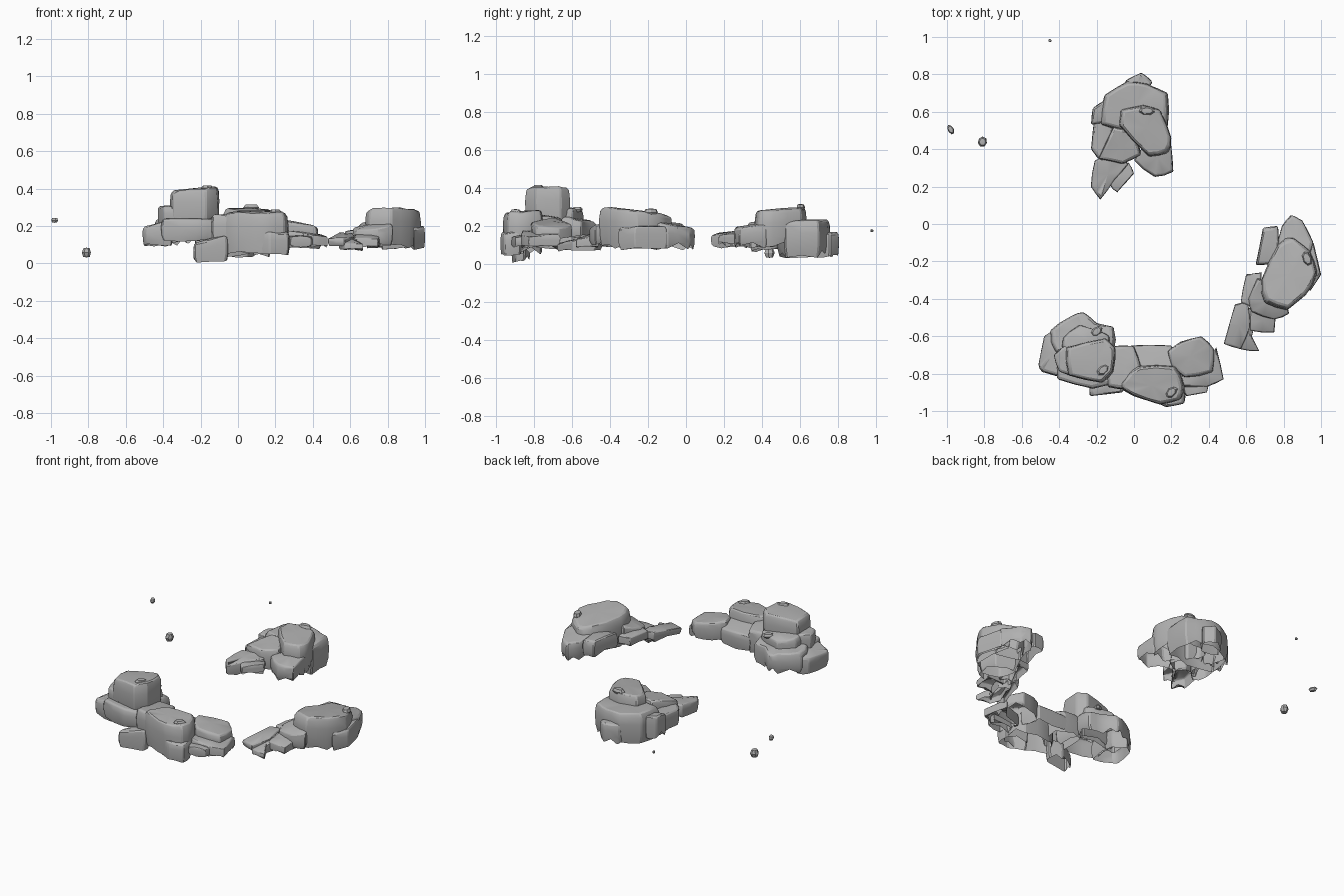
import bpy, bmesh, math, random
from mathutils import Vector

if "Cube" in bpy.data.objects:
    bpy.data.objects.remove(bpy.data.objects["Cube"])
random.seed(7)

stone = bpy.data.materials.new("grey_stone")
stone.diffuse_color = (0.44, 0.44, 0.44, 1)
stone.use_nodes = True
stone.node_tree.nodes["Principled BSDF"].inputs["Base Color"].default_value = stone.diffuse_color


def rock(name, z0, z1, pts, slope=(0, 0), jag=0.045, bevel=0.007):
    """Chipped boulder over a footprint, with a ragged open underside."""
    cx = sum(p[0] for p in pts) / len(pts)
    cy = sum(p[1] for p in pts) / len(pts)
    outline = []
    for i, p in enumerate(pts):
        q = pts[(i + 1) % len(pts)]
        outline.append(Vector(p))
        mid = (Vector(p) + Vector(q)) / 2
        outline.append(mid + (mid - Vector((cx, cy))) * random.uniform(0.0, 0.07))
    bm = bmesh.new()
    c = Vector((cx, cy))
    rings = []
    h = z1 - z0
    for scale, t in ((0.92, 0), (0.99, 0.3), (1.0, 0.65), (0.97, 0.87), (0.89, 1)):
        ring = []
        for i, p in enumerate(outline):
            q = c + (p - c) * (scale + random.uniform(-0.015, 0.015))
            z = z0 + h * t
            if t == 0:
                z += random.uniform(0, jag) if i % 2 else random.uniform(0, jag * 0.4)
            else:
                z += t * ((q.x - cx) * slope[0] + (q.y - cy) * slope[1])
            if t == 1:
                z -= random.uniform(0, 0.012)
            ring.append(bm.verts.new((q.x, q.y, z)))
        rings.append(ring)
    n = len(outline)
    for a, b in zip(rings, rings[1:]):
        for i in range(n):
            j = (i + 1) % n
            bm.faces.new((a[i], a[j], b[j], b[i]))
    tip = bm.verts.new((cx, cy, z1))
    for i in range(n):
        bm.faces.new((rings[-1][i], rings[-1][(i + 1) % n], tip))
    bmesh.ops.recalc_face_normals(bm, faces=bm.faces)
    if sum(f.normal.z for f in bm.faces if tip in f.verts) < 0:
        bmesh.ops.reverse_faces(bm, faces=bm.faces)
    finish(name, bm, bevel)


def pebble(name, loc, size, turn=0):
    """Small closed stone."""
    bm = bmesh.new()
    bmesh.ops.create_uvsphere(bm, u_segments=7, v_segments=4, radius=1)
    ca, sa = math.cos(turn), math.sin(turn)
    for v in bm.verts:
        k = random.uniform(0.93, 1.07)
        x, y = v.co.x * size[0] * k, v.co.y * size[1] * k
        z = max(-0.8, min(0.8, v.co.z)) / 0.8 * size[2]
        v.co = (loc[0] + x * ca - y * sa, loc[1] + x * sa + y * ca, loc[2] + z)
    finish(name, bm, 0)


def finish(name, bm, bevel):
    me = bpy.data.meshes.new(name)
    bm.to_mesh(me)
    bm.free()
    me.materials.append(stone)
    ob = bpy.data.objects.new(name, me)
    bpy.context.collection.objects.link(ob)
    bpy.ops.object.select_all(action='DESELECT')
    ob.select_set(True)
    bpy.context.view_layer.objects.active = ob
    bpy.ops.object.shade_smooth_by_angle(angle=math.radians(30))
    if bevel:
        m = ob.modifiers.new("chipped_edges", 'BEVEL')
        m.width = bevel
        m.segments = 1
        m.limit_method = 'ANGLE'
        m.angle_limit = math.radians(35)


# Back outcrop
rock("back_slab", .03, .235, [(-.18, .53), (-.16, .69), (-.04, .76), (.07, .75), (.18, .70), (.18, .52), (0, .48)])
rock("back_nose", .03, .17, [(-.08, .70), (-.04, .77), (.04, .81), (.10, .76), (.05, .68)])
rock("back_tall_block", .08, .295, [(-.08, .53), (-.07, .61), (.05, .635), (.14, .61), (.20, .46), (.18, .38), (.08, .36)], (0, .06))
rock("back_right_block", .08, .21, [(0, .34), (.11, .25), (.21, .28), (.20, .42), (.12, .50)], (0, .15))
rock("back_left_block", .08, .23, [(-.19, .35), (-.11, .52), (.0, .50), (.04, .37), (-.06, .32)], (0, .15))
rock("back_front_slab", .08, .175, [(-.23, .20), (-.18, .13), (-.10, .24), (-.03, .32), (-.09, .38), (-.21, .34)], (0, .1))
rock("back_front_chip", .09, .16, [(-.13, .21), (-.09, .17), (0, .27), (-.03, .33), (-.08, .30)])
rock("back_side_strip", .06, .19, [(-.23, .40), (-.21, .58), (-.13, .60), (-.10, .42), (-.17, .33)])
rock("back_side_block", .05, .21, [(-.23, .53), (-.22, .62), (-.16, .66), (-.12, .55)])
pebble("back_cap_stone", (.07, .605, .298), (.045, .024, .018))

# Right outcrop
rock("right_tall_block", .08, .285, [(.68, -.30), (.77, -.11), (.85, -.07), (.94, -.14), (.98, -.26), (.92, -.38), (.82, -.46), (.70, -.42)], (.02, -.12))
rock("right_back_block", .07, .21, [(.76, -.16), (.79, -.01), (.84, .05), (.90, .02), (.96, -.10), (.92, -.22)], (0, -.15))
rock("right_flank", .07, .20, [(.90, -.08), (.96, -.10), (1.0, -.27), (.94, -.36)])
rock("right_inner_block", .10, .22, [(.65, -.22), (.69, -.02), (.77, -.01), (.78, -.20)])
rock("right_front_block", .09, .21, [(.61, -.40), (.66, -.29), (.80, -.34), (.83, -.48), (.75, -.51), (.63, -.47)], (.2, .2))
rock("right_low_slab", .07, .15, [(.62, -.46), (.62, -.57), (.75, -.58), (.76, -.46)], (0, .15), .05)
rock("right_inner_strip", .10, .18, [(.57, -.42), (.60, -.27), (.68, -.26), (.68, -.46)])
rock("right_tail_slab", .09, .155, [(.48, -.64), (.54, -.43), (.61, -.42), (.62, -.55), (.57, -.67)], (.0, .15), .03)
rock("right_tail_shard", .065, .13, [(.54, -.60), (.59, -.44), (.66, -.48), (.63, -.60), (.67, -.68), (.57, -.67)], (0, .2), .04)

pebble("right_cap_stone", (.925, -.185, .272), (.025, .042, .02), .4)

# Front outcrop, left end
rock("front_tall_block", .20, .405, [(-.36, -.66), (-.15, -.61), (-.10, -.66), (-.11, -.79), (-.17, -.85), (-.35, -.81)], (.08, 0))
rock("front_tall_shoulder", .19, .31, [(-.43, -.70), (-.37, -.65), (-.30, -.66), (-.30, -.82), (-.40, -.79)])
rock("front_back_block", .09, .24, [(-.45, -.57), (-.33, -.49), (-.27, -.47), (-.20, -.53), (-.11, -.55), (-.11, -.68), (-.42, -.69)], (0, -.15))
rock("front_back_step", .19, .30, [(-.38, -.61), (-.29, -.54), (-.19, -.57), (-.13, -.60), (-.14, -.69), (-.37, -.69)], (0, -.15))
rock("front_left_base", .09, .215, [(-.51, -.75), (-.48, -.60), (-.42, -.56), (-.35, -.62), (-.35, -.82), (-.49, -.79)], (.2, 0))
rock("front_tall_base", .11, .245, [(-.41, -.68), (-.14, -.64), (-.10, -.85), (-.22, -.88), (-.41, -.83)])
rock("front_low_chunk", .0, .135, [(-.24, -.87), (-.235, -.92), (-.06, -.90), (-.05, -.85), (-.13, -.82)], (.25, 0), .07)

# Front outcrop, middle and right end
rock("front_middle_block", .08, .26, [(-.15, -.66), (0, -.65), (.04, -.77), (-.02, -.88), (-.14, -.87)], (0, -.1))
rock("front_main_block", .05, .28, [(-.08, -.87), (-.05, -.82), (.02, -.76), (.22, -.76), (.27, -.87), (.25, -.94), (.14, -.965), (0, -.92)], (0, .06))
rock("front_main_foot", .04, .17, [(.07, -.92), (.17, -.98), (.27, -.96), (.27, -.87), (.12, -.85)])
rock("front_middle_step", .09, .22, [(-.02, -.65), (.20, -.65), (.24, -.78), (.03, -.78)], (0, -.2))
rock("front_right_block", .10, .225, [(.18, -.68), (.25, -.63), (.36, -.60), (.43, -.67), (.42, -.79), (.27, -.82), (.20, -.76)], (-.2, 0))
rock("front_right_end", .07, .165, [(.25, -.78), (.40, -.72), (.44, -.66), (.48, -.83), (.39, -.87), (.25, -.87)], (-.1, 0))
rock("front_right_foot", .08, .15, [(.25, -.84), (.40, -.83), (.39, -.90), (.28, -.92)])
for name, loc in (("main_cap_stone", (.20, -.90, .275)), ("tall_cap_stone", (-.165, -.78, .403)), ("step_cap_stone", (-.20, -.575, .287))):
    pebble(name, loc, (.038, .024, .014), .7)

# Loose stones
pebble("loose_stone_far", (-.98, .505, .23), (.016, .028, .013), .5)
pebble("loose_stone_near", (-.81, .44, .058), (.025, .028, .026))
pebble("loose_stone_tiny", (-.45, .98, .175), (.009, .009, .008))
